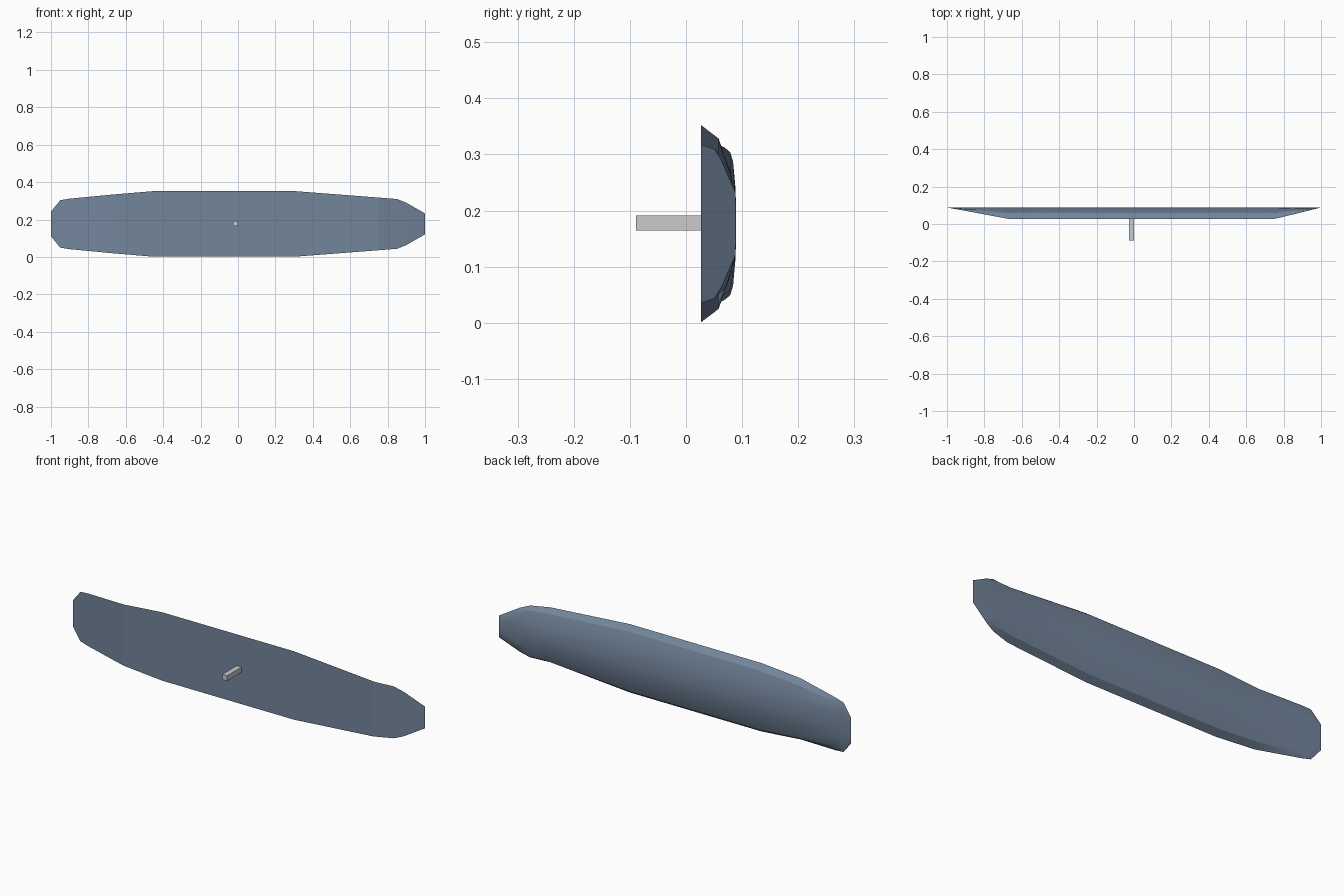
import bpy, bmesh, math

if "Cube" in bpy.data.objects:
    bpy.data.objects.remove(bpy.data.objects["Cube"])

ZC, BACK = 0.1765, 0.089
SEGS = 6  # facets around the rounded back

# lengthwise stations: x, front-face y, half height
stations = [
    (-1.0, 0.0880, 0.066), (-0.95, 0.079, 0.127), (-0.90, 0.070, 0.135),
    (-0.67, 0.027, 0.157), (-0.45, 0.027, 0.1755), (0.30, 0.027, 0.1755),
    (0.75, 0.027, 0.141), (0.85, 0.051, 0.133), (0.90, 0.063, 0.113),
    (1.0, 0.0880, 0.056)]


def material(name, color):
    m = bpy.data.materials.new(name)
    m.diffuse_color = (*color, 1)
    m.use_nodes = True
    m.node_tree.nodes["Principled BSDF"].inputs["Base Color"].default_value = m.diffuse_color
    return m


# rounded shell with a flat front whose ends sweep back
bm = bmesh.new()
rings = []
for x, y, h in stations:
    ring = []
    for i in range(SEGS + 1):
        a = math.pi * i / SEGS
        ring.append(bm.verts.new((x, y + (BACK - y) * math.sin(a), ZC + h * math.cos(a))))
    rings.append(ring)
n = SEGS + 1
front = []
for r, s in zip(rings, rings[1:]):
    for i in range(n):
        j = (i + 1) % n
        f = bm.faces.new((r[i], r[j], s[j], s[i]))
        if j == 0:
            front.append(f)
bm.faces.new(rings[0])
bm.faces.new(rings[-1])
bmesh.ops.recalc_face_normals(bm, faces=bm.faces)
bm.faces.index_update()
front_ids = [f.index for f in front]
me = bpy.data.meshes.new("shell")
bm.to_mesh(me)
bm.free()
shell = bpy.data.objects.new("shell", me)
bpy.context.collection.objects.link(shell)
me.materials.append(material("slate_blue", (0.172, 0.236, 0.328)))
bpy.context.view_layer.objects.active = shell
shell.select_set(True)
bpy.ops.object.shade_smooth_by_angle(angle=math.radians(25))
for i in front_ids:  # the front panels stay flat
    me.polygons[i].use_smooth = False

# square peg on the front face
bpy.ops.mesh.primitive_cube_add(size=1, location=(-0.013, -0.029, 0.1775))
peg = bpy.context.object
peg.name = "mounting_peg"
peg.scale = (0.027, 0.12, 0.027)
